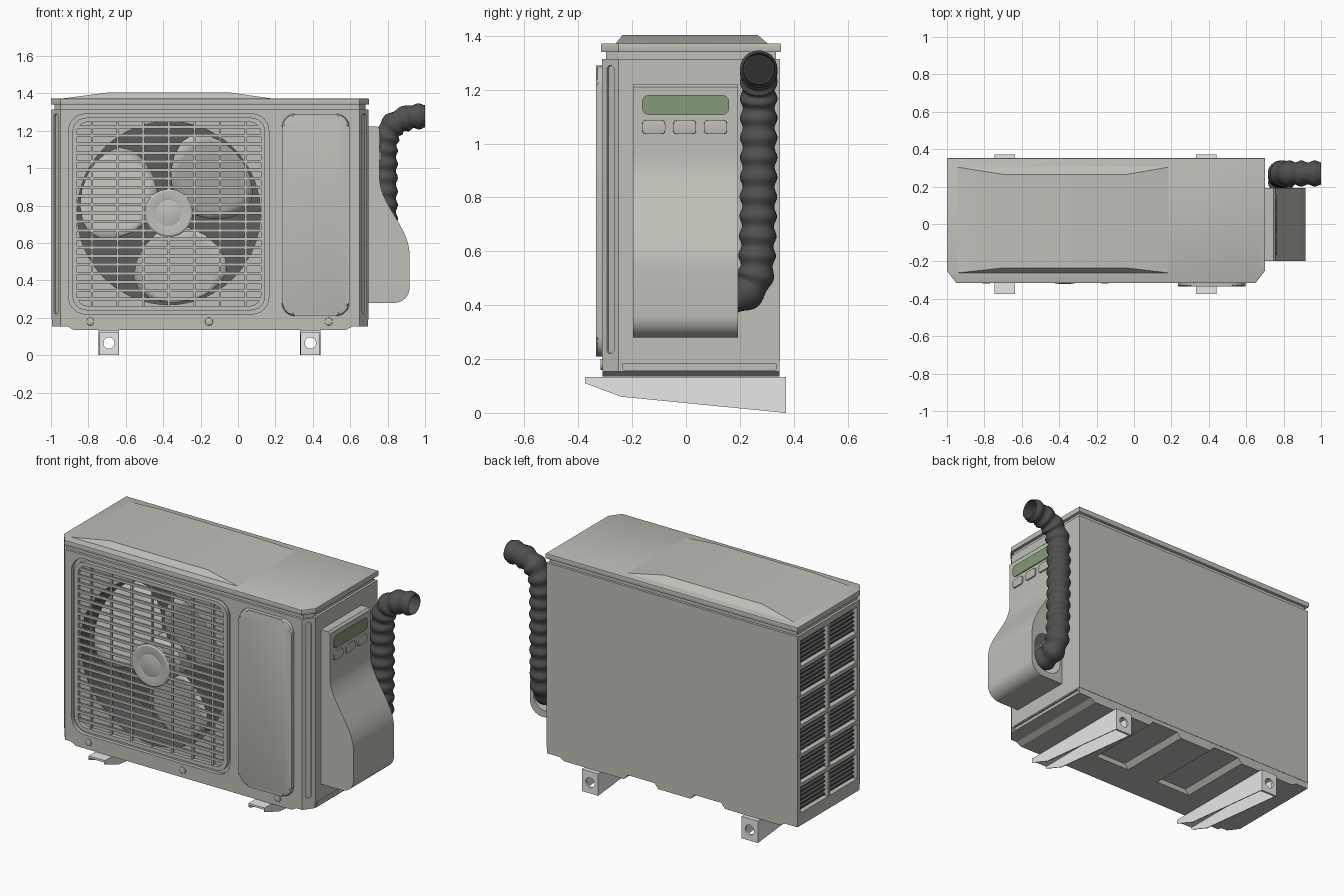
import bpy, bmesh, math
from mathutils import Matrix, Vector
from mathutils.geometry import interpolate_bezier

if "Cube" in bpy.data.objects:
    bpy.data.objects.remove(bpy.data.objects["Cube"])


def material(name, *rgb):
    m = bpy.data.materials.new(name)
    m.use_nodes = True
    m.diffuse_color = (*rgb, 1)
    m.node_tree.nodes["Principled BSDF"].inputs["Base Color"].default_value = (*rgb, 1)
    return m


CASE = material("warm grey casing", 0.525, 0.52, 0.475)
WELL = material("dark fan well", 0.11, 0.11, 0.11)
COIL = material("black coil", 0.03, 0.03, 0.03)
FIN = material("coil fin grey", 0.07, 0.07, 0.07)
HOSE = material("dark rubber", 0.08, 0.08, 0.08)
STEEL = material("light steel", 0.8, 0.8, 0.8)
SCREEN = material("green screen", 0.245, 0.325, 0.19)


def smooth(ob, angle=25):
    ob.data.shade_smooth()
    ob.data.set_sharp_from_angle(angle=math.radians(angle))


def finish(name, bm, *mats, index=0):
    bmesh.ops.recalc_face_normals(bm, faces=bm.faces)
    for f in bm.faces:
        f.material_index = index
    me = bpy.data.meshes.new(name)
    bm.to_mesh(me)
    bm.free()
    for m in mats:
        me.materials.append(m)
    ob = bpy.data.objects.new(name, me)
    bpy.context.collection.objects.link(ob)
    smooth(ob)
    return ob


def prism(name, pts, a, b, axis, *mats, index=0, bevel=0):
    """Extrude a 2D outline from a to b along one axis."""
    place = {"x": lambda p, d: (d, p[0], p[1]),
             "y": lambda p, d: (p[0], d, p[1]),
             "z": lambda p, d: (p[0], p[1], d)}[axis]
    bm = bmesh.new()
    ends = [[bm.verts.new(place(p, d)) for p in pts] for d in (a, b)]
    for ring in ends:
        bm.faces.new(ring)
    for i in range(len(pts)):
        j = (i + 1) % len(pts)
        bm.faces.new((ends[0][i], ends[0][j], ends[1][j], ends[1][i]))
    if bevel:
        edges = [e for e in bm.edges if (e.verts[0] in ends[0]) == (e.verts[1] in ends[0])]
        bmesh.ops.bevel(bm, geom=edges, offset=bevel, segments=2, affect="EDGES", profile=0.5)
    return finish(name, bm, *mats, index=index)


def boxes(name, items, mat):
    """One mesh from (x0, x1, y0, y1, z0, z1) blocks."""
    bm = bmesh.new()
    for x0, x1, y0, y1, z0, z1 in items:
        m = Matrix.Translation(((x0 + x1) / 2, (y0 + y1) / 2, (z0 + z1) / 2))
        bmesh.ops.create_cube(bm, size=1, matrix=m @ Matrix.Diagonal((x1 - x0, y1 - y0, z1 - z0, 1)))
    return finish(name, bm, mat)


def round_rect(x0, x1, y0, y1, r, n=6):
    corners = [(x1 - r, y1 - r), (x0 + r, y1 - r), (x0 + r, y0 + r), (x1 - r, y0 + r)]
    return [(cx + r * math.cos(a), cy + r * math.sin(a))
            for k, (cx, cy) in enumerate(corners)
            for a in [(k + i / n) * math.pi / 2 for i in range(n + 1)]]


def circle(cx, cy, r, n=64):
    return [(cx + r * math.cos(i * math.tau / n), cy + r * math.sin(i * math.tau / n)) for i in range(n)]


def cut(ob, cutter):
    """Subtract the cutter, bake the result and drop the cutter."""
    mats = list(ob.data.materials)
    mod = ob.modifiers.new("cut", "BOOLEAN")
    mod.object, mod.solver = cutter, "EXACT"
    cutter.hide_render = True
    me = bpy.data.meshes.new_from_object(ob.evaluated_get(bpy.context.evaluated_depsgraph_get()))
    ob.modifiers.clear()
    ob.data = me
    for m in mats[len(me.materials):]:
        me.materials.append(m)
    bpy.data.objects.remove(cutter)
    smooth(ob)


def footprint(d):
    """Plan of the case with chamfered front corners, inset by d."""
    return [(-1 + d, 0.352 - d), (-1 + d, -0.25), (-0.95, -0.315 + d),
            (0.65, -0.315 + d), (0.70 - d, -0.25), (0.70 - d, 0.352 - d)]


# Case with grille recess, fan well, coil opening and corner grips
FX, FZ = -0.37, 0.76
trio = (CASE, WELL, COIL)
case = prism("case", footprint(0.003), 0.19, 1.315, "z", *trio)
cut(case, prism("cutter", round_rect(-0.905, 0.165, 0.22, 1.29, 0.09), -0.5, -0.29, "y", *trio))
cut(case, prism("cutter", circle(FX, FZ, 0.49), -0.5, -0.02, "y", *trio, index=1))
cut(case, prism("cutter", round_rect(-0.24, 0.335, 0.22, 1.29, 0.01), -1.2, -0.955, "x", *trio, index=2))
for side, x in ((1, 0.674), (-1, -0.974)):
    grip = prism("cutter", round_rect(-0.017, 0.017, 0.22, 1.29, 0.016), -0.1, 0.01, "y", *trio)
    grip.data.transform(Matrix.Translation((x, -0.281, 0)) @ Matrix.Rotation(side * 0.91, 4, "Z"))
    cut(case, grip)

# Lid
prism("lid_neck", footprint(0.018), 1.31, 1.345, "z", CASE)
prism("lid", footprint(0), 1.34, 1.372, "z", CASE, bevel=0.003)
bm = bmesh.new()
low, top = [[bm.verts.new((x, y, z)) for x, y in ((x0, y0), (x1, y0), (x1, y1), (x0, y1))]
            for x0, x1, y0, y1, z in ((-0.95, 0.19, -0.262, 0.305, 1.371), (-0.70, -0.04, -0.235, 0.265, 1.404))]
bm.faces.new(top)
bm.faces.new(low)
for i in range(4):
    bm.faces.new((low[i], low[i - 1], top[i - 1], top[i]))
finish("lid_crown", bm, CASE)

# Base pan with raised ends, cross channels and inset end panels
pan = prism("base_pan", footprint(0.005), 0.135, 0.192, "z", CASE)
for ends in ((0.57, 0.61, 0.75), (-0.87, -0.91, -1.05)):
    x0, x1, x2 = ends
    cut(pan, prism("cutter", [(x0, 0.13), (x1, 0.153), (x2, 0.153), (x2, 0.1), (x0, 0.1)],
                   -0.5, 0.5, "y", CASE))
for cx in (0.06, -0.39):
    cut(pan, prism("cutter", [(cx - 0.13, 0.12), (cx + 0.13, 0.12), (cx + 0.09, 0.165), (cx - 0.09, 0.165)],
                   -0.12, 0.5, "y", CASE))
cut(pan, prism("cutter", round_rect(-0.235, 0.335, 0.16, 0.184, 0.004), 0.685, 0.8, "x", CASE))
for i, x in enumerate((-0.79, -0.155, 0.485)):
    prism(f"screw_{i + 1}", circle(x, 0.18, 0.021, 20), -0.318, -0.3, "y", CASE, bevel=0.004)

# Service panel
prism("service_panel", round_rect(0.235, 0.595, 0.21, 1.29, 0.07), -0.334, -0.28, "y", CASE, bevel=0.016)

# Front grille
frame = prism("grille_frame", round_rect(-0.885, 0.145, 0.24, 1.27, 0.075), -0.312, -0.285, "y", CASE)
cut(frame, prism("cutter", round_rect(-0.862, 0.122, 0.263, 1.247, 0.06), -0.5, 0, "y", CASE))
bars = [(-0.87, 0.13, -0.31, -0.298, z - 0.008, z + 0.008)
        for z in [FZ + 0.046 * k for k in range(-10, 11)]]
bars += [(x - 0.006, x + 0.006, -0.303, -0.291, 0.25, 1.26) for x in [FX + 0.137 * k for k in range(-3, 4)]]
boxes("grille_bars", bars, CASE)


def turned(name, profile, mat, n=48):
    """Turn (radius, y) points about the fan axis."""
    bm = bmesh.new()
    rings = [[bm.verts.new((x, y, z)) for x, z in circle(FX, FZ, r, n)] for r, y in profile]
    for a, b in zip(rings, rings[1:]):
        for i in range(n):
            bm.faces.new((a[i], a[i - 1], b[i - 1], b[i]))
    bm.faces.new(rings[-1])
    return finish(name, bm, mat)


turned("grille_cap", [(0.128, -0.29), (0.128, -0.31), (0.118, -0.316), (0.08, -0.316),
                      (0.07, -0.313), (0.04, -0.319), (0.01, -0.321)], CASE)
turned("fan_hub", [(0.125, -0.03), (0.125, -0.2), (0.1, -0.22)], CASE)

# Fan blades: broad pitched paddles
outline = [(0.09, 0.08), (0.15, 0.165), (0.22, 0.22), (0.30, 0.25), (0.37, 0.24),
           (0.42, 0.195), (0.46, 0.125), (0.48, 0.04)]
for k, angle in enumerate((40, 160, 281)):
    bm = bmesh.new()
    rows = [[bm.verts.new((u, -0.14 - 0.3 * w * s / 4, w * s / 4)) for s in range(-4, 5)] for u, w in outline]
    for a, b in zip(rows, rows[1:]):
        for i in range(8):
            bm.faces.new((a[i], a[i + 1], b[i + 1], b[i]))
    bm.transform(Matrix.Translation((FX, 0, FZ)) @ Matrix.Rotation(-math.radians(angle), 4, "Y"))
    blade = finish(f"fan_blade_{k + 1}", bm, CASE)
    blade.modifiers.new("thickness", "SOLIDIFY").thickness = 0.012

# Coil guard on the right-hand end, with fins behind
rows = [0.22 + 1.07 * k / 6 for k in range(7)]
guard = [(-0.997, -0.965, -0.245, 0.34, z - 0.011, z + 0.011) for z in rows]
guard += [(-0.996, -0.965, y - 0.012, y + 0.012, 0.215, 1.295) for y in (-0.235, 0.045, 0.33)]
boxes("coil_guard", guard, CASE)
boxes("coil_fins", [(-0.978, -0.95, -0.24, 0.335, z, z + 0.008)
                    for z in [0.24 + 0.0255 * k for k in range(41)]], FIN)

# Control unit on the other end
shape = [(0.69, 1.222), (0.745, 1.222), (0.757, 1.21), (0.757, 0.97)]
shape += [tuple(p) for p in interpolate_bezier(Vector((0.758, 0.93)), Vector((0.768, 0.80)),
                                               Vector((0.917, 0.68)), Vector((0.917, 0.54)), 16)]
shape += [(0.837 + 0.08 * math.cos(a), 0.36 - 0.08 * math.sin(a)) for a in [i * math.pi / 16 for i in range(9)]]
shape += [(0.69, 0.28)]
unit = prism("control_unit", shape, -0.197, 0.193, "y", CASE)
cut(unit, prism("cutter", round_rect(0.71, 0.895, 0.32, 0.56, 0.08), 0.03, 0.4, "y", CASE))
prism("display", round_rect(-0.163, 0.16, 1.107, 1.18, 0.025), 0.75, 0.763, "x", SCREEN)
for i, y in enumerate((-0.12, -0.005, 0.11)):
    prism(f"button_{i + 1}", round_rect(y - 0.043, y + 0.043, 1.035, 1.087, 0.014),
          0.75, 0.765, "x", CASE, bevel=0.003)

# Corrugated hose, open at the outer end
path = []
for leg in [((0.79, 0.08, 0.43), (0.79, 0.16, 0.43), (0.785, 0.25, 0.41), (0.785, 0.262, 0.54)),
            ((0.785, 0.262, 0.54), (0.785, 0.27, 0.7), (0.785, 0.27, 0.9), (0.785, 0.27, 1.08)),
            ((0.785, 0.27, 1.08), (0.785, 0.27, 1.23), (0.85, 0.27, 1.275), (1.0, 0.27, 1.278))]:
    path += interpolate_bezier(*[Vector(p) for p in leg], 60)[:-1]
path.append(Vector((1.0, 0.27, 1.278)))
bm = bmesh.new()
heading, across, run, rings = Vector((0, 1, 0)), Vector((1, 0, 0)), 0, []


def hose_ring(p, r):
    up = heading.cross(across)
    rings.append([bm.verts.new(p + r * (c * across + s * up)) for c, s in circle(0, 0, 1, 24)])


for p, q in zip(path, path[1:] + [path[-1] + Vector((0.01, 0, 0))]):
    step = (q - p).normalized()
    across = heading.rotation_difference(step) @ across
    heading = step
    hose_ring(p, 0.0645 + 0.0055 * math.cos(math.tau * run / 0.073))
    run += (q - p).length
for back, r in ((0, 0.058), (0.11, 0.056)):
    hose_ring(path[-1] - Vector((back, 0, 0)), r)
for a, b in zip(rings, rings[1:]):
    for i in range(24):
        bm.faces.new((a[i], a[i - 1], b[i - 1], b[i]))
bm.faces.new(rings[0])
bm.faces.new(rings[-1])
finish("hose", bm, HOSE)
prism("hose_bore", circle(0.27, 1.278, 0.054, 24), 0.885, 0.895, "x", COIL)

# Mounting feet: open channels with a drilled back plate
side = [(-0.375, 0.132), (0.37, 0.132), (0.37, 0), (-0.24, 0.06), (-0.375, 0.11)]
for name, x in (("right_foot", -0.69), ("left_foot", 0.387)):
    for i, dx in enumerate((-0.055, 0.05)):
        prism(f"{name}_wall_{i + 1}", side, x + dx, x + dx + 0.005, "x", STEEL)
    boxes(f"{name}_top", [(x - 0.055, x + 0.055, -0.375, 0.37, 0.122, 0.134)], STEEL)
    plate = boxes(f"{name}_back_plate", [(x - 0.055, x + 0.055, 0.358, 0.372, 0, 0.134)], STEEL)
    cut(plate, prism("cutter", circle(x, 0.065, 0.03, 24), 0.3, 0.5, "y", STEEL))
